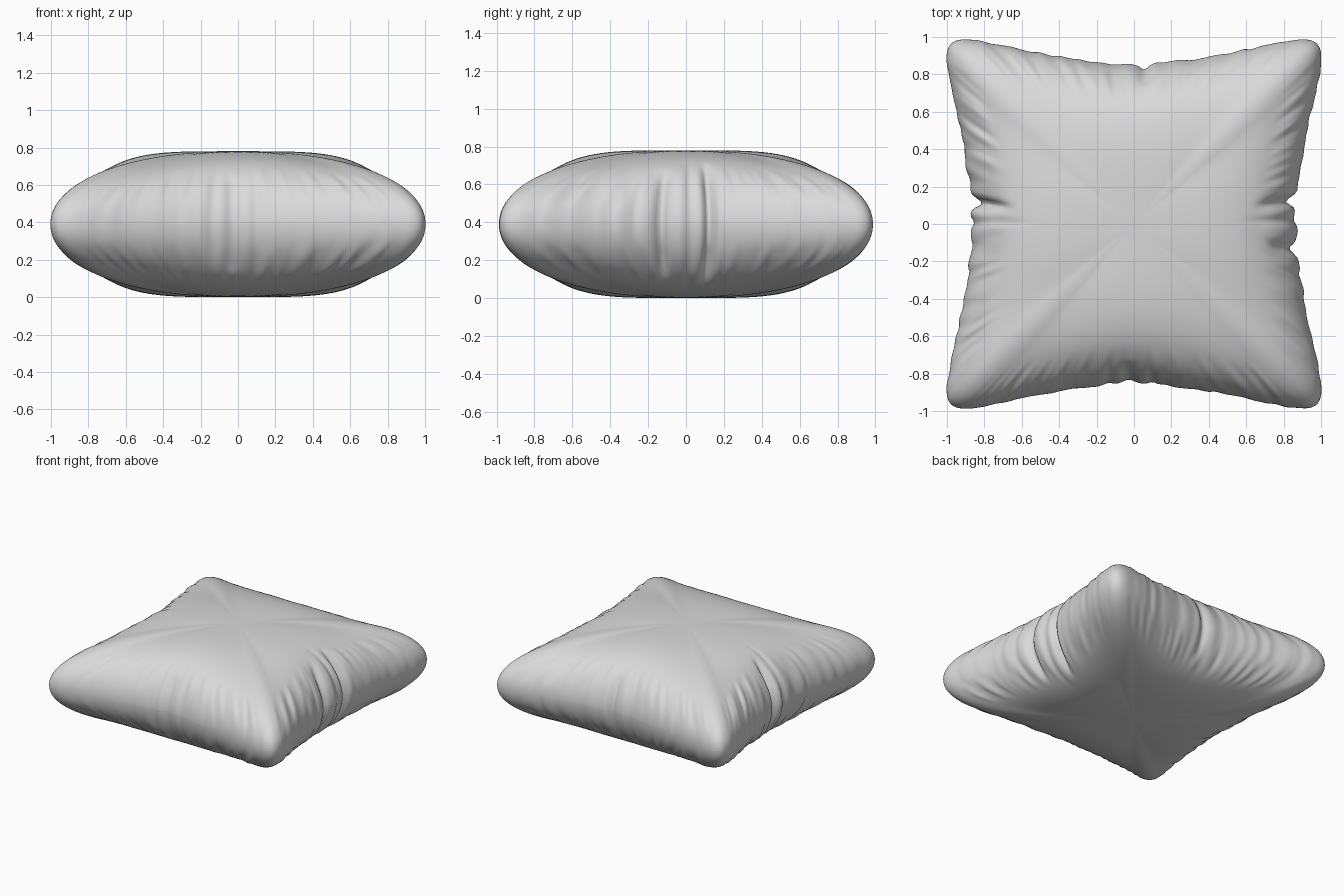
import bpy, bmesh, math
from mathutils import Vector, noise

cube = bpy.data.objects.get("Cube")
if cube:
    bpy.data.objects.remove(cube, do_unlink=True)

HALF = 0.39      # half the thickness
RINGS, SPOKES = 48, 480

# Pinched folds: outward direction, position along that edge, depth, width, inner end
FOLDS = [
    ((1, 0), 0.13, 0.06, 0.03, 0.72), ((1, 0), -0.14, 0.04, 0.03, 0.8),
    ((1, 0), 0.02, 0.01, 0.02, 0.6), ((1, 0), -0.27, 0.01, 0.02, 0.8),
    ((-1, 0), 0.12, 0.06, 0.03, 0.72), ((-1, 0), 0.01, 0.012, 0.02, 0.55),
    ((-1, 0), -0.26, 0.01, 0.02, 0.8),
    ((0, -1), -0.03, 0.025, 0.035, 0.85), ((0, -1), 0.1, 0.01, 0.03, 0.75),
    ((0, -1), -0.14, 0.01, 0.03, 0.75),
    ((0, 1), 0.06, 0.025, 0.03, 0.85), ((0, 1), -0.13, 0.01, 0.03, 0.8),
]


def smooth(a, b, x):
    t = min(max((x - a) / (b - a), 0), 1)
    return t * t * (3 - 2 * t)


def bow(v):
    """How far an edge stands out at position v along it."""
    return 0.86 + 0.05 * abs(v) + 0.185 * v * v


def outline(k):
    """Rounded square with edges bowed inwards; also returns cornerness."""
    side, t = divmod(k / SPOKES * 4, 1)
    d = Vector((1, 2 * t - 1))
    corner = abs(d.y)
    d /= (1 + corner ** 8) ** 0.125
    x, y = d.x * bow(d.y), d.y * bow(d.x)
    c, s = ((1, 0), (0, 1), (-1, 0), (0, -1))[int(side)]
    return Vector(((c * x - s * y) * 1.005, (s * x + c * y) * 0.99)), corner


def surface(p, corner, s, sign):
    """Point on the pillow at fraction s from centre to seam."""
    # The slope is gentler and longer towards the corners
    blend = smooth(0, 0.8, corner)
    h = HALF * max(1 - s ** (4.2 - 2 * blend), 0) ** (0.55 - 0.07 * blend)
    # Fine gathers along the seam
    calm = 1 - smooth(0.7, 0.95, corner)
    ripple = noise.noise(Vector((p.x * 13, p.y * 13, 3))) * calm
    gather = noise.noise(Vector((p.x * 18, p.y * 18, 8 + sign * 0.7))) * calm
    pull = 0.014 * ripple * smooth(0.85, 1, s)
    drop = 0.016 * gather * smooth(0.75, 0.9, s) * (1 - smooth(0.93, 1, s))
    # Larger pinched folds
    for (nx, ny), at, depth, width, inner in FOLDS:
        if p.x * nx + p.y * ny < 0.7:
            continue
        along = p.x * abs(ny) + p.y * abs(nx)
        bell = math.exp(-((along - at) / width) ** 2)
        pull += depth * bell * smooth(inner, 1, s)
        drop += 0.5 * depth * bell * smooth(inner, 0.9, s) * (1 - smooth(0.92, 1, s))
    q = p * s - p.normalized() * pull
    return Vector((q.x, q.y, HALF + sign * max(h - drop, 0)))


# Pillow: upper and lower shells sharing one seam
bm = bmesh.new()
edge = [outline(k) for k in range(SPOKES)]
seam = [bm.verts.new(surface(p, c, 1, 1)) for p, c in edge]
for sign in (1, -1):
    pole = bm.verts.new((0, 0, HALF + sign * HALF))
    inner = None
    for i in range(1, RINGS + 1):
        s = math.sin(math.pi / 2 * i / RINGS)
        ring = seam if i == RINGS else [bm.verts.new(surface(p, c, s, sign)) for p, c in edge]
        for k in range(SPOKES):
            n = (k + 1) % SPOKES
            face = [ring[k], ring[n]] + ([inner[n], inner[k]] if inner else [pole])
            bm.faces.new(face[::sign])
        inner = ring
for f in bm.faces:
    f.smooth = True
for a, b in zip(seam, seam[1:] + seam[:1]):
    bm.edges.get((a, b)).smooth = False

mesh = bpy.data.meshes.new("pillow")
bm.to_mesh(mesh)
bm.free()
pillow = bpy.data.objects.new("pillow", mesh)
bpy.context.collection.objects.link(pillow)

# Plain cloth
cloth = bpy.data.materials.new("light_grey_cloth")
cloth.use_nodes = True
colour = (0.7, 0.7, 0.7, 1)
cloth.diffuse_color = colour
cloth.node_tree.nodes["Principled BSDF"].inputs["Base Color"].default_value = colour
mesh.materials.append(cloth)
